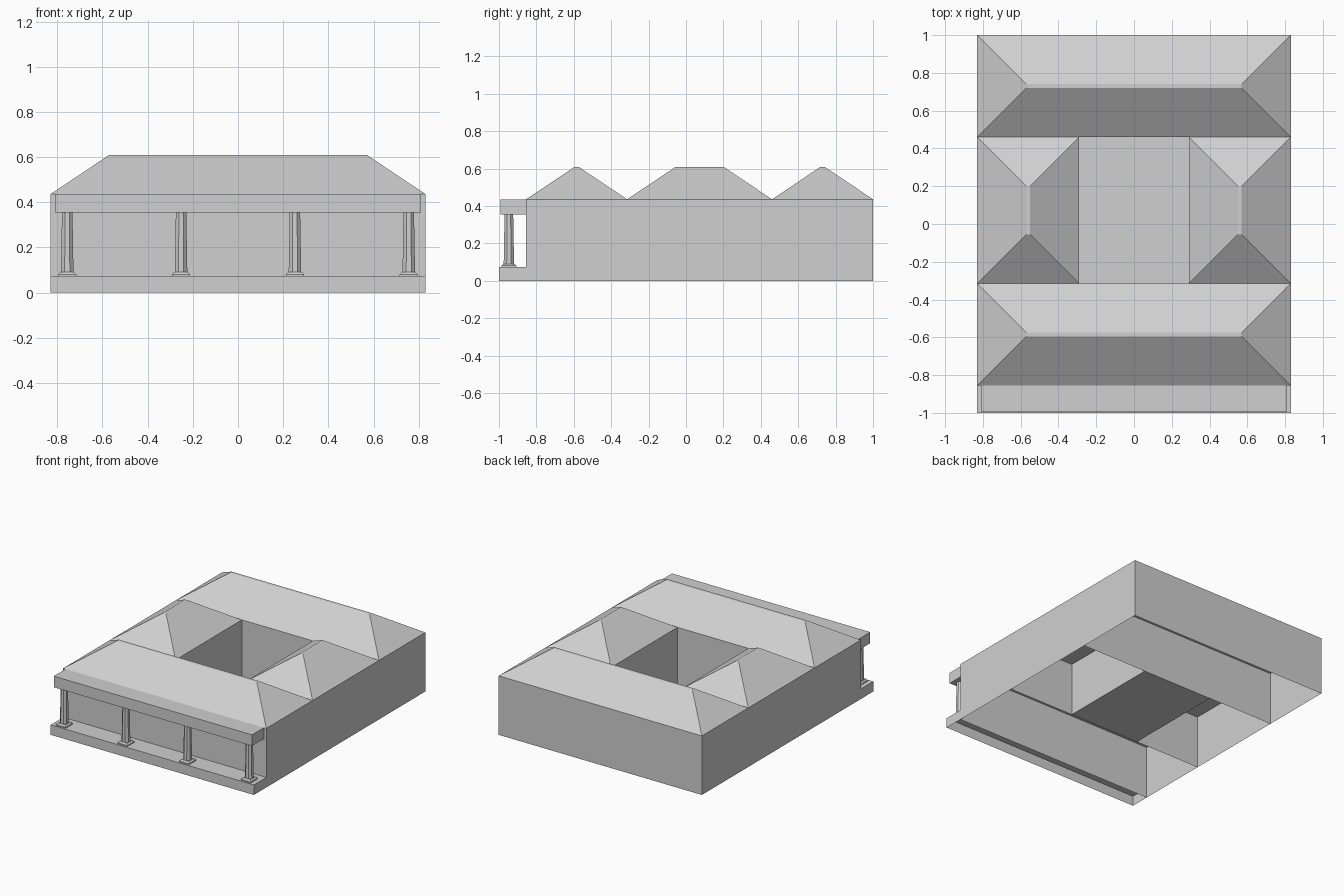
import bpy
import bmesh
from math import pi
from mathutils import Matrix

cube = bpy.data.objects.get("Cube")
if cube:
    bpy.data.objects.remove(cube, do_unlink=True)

# Single plain grey for the whole building
stone = bpy.data.materials.new("light grey stone")
stone.use_nodes = True
stone.diffuse_color = (0.63, 0.63, 0.63, 1)
stone.node_tree.nodes["Principled BSDF"].inputs["Base Color"].default_value = (0.63, 0.63, 0.63, 1)

HALF_W = 0.83       # half width of the building
INNER_X = 0.29      # courtyard half width
EAVE, RIDGE, CEILING = 0.436, 0.61, 0.395
HIP = 0.26          # run of each sloping hip
FRONT, PORCH_BACK = -1.0, -0.855
COURT_FRONT, COURT_BACK, BACK = -0.315, 0.46, 1.0


def finish(bm, name):
    mesh = bpy.data.meshes.new(name)
    bm.to_mesh(mesh)
    bm.free()
    mesh.materials.append(stone)
    obj = bpy.data.objects.new(name, mesh)
    bpy.context.collection.objects.link(obj)
    return obj


def rectangle(bm, x0, x1, y0, y1, z):
    return [bm.verts.new(p) for p in ((x0, y0, z), (x1, y0, z), (x1, y1, z), (x0, y1, z))]


def loft(bm, rings, bottom=True):
    """Stack of rectangles joined by side faces, capped on top."""
    loops = [rectangle(bm, *ring) for ring in rings]
    for low, high in zip(loops, loops[1:]):
        for i in range(4):
            j = (i + 1) % 4
            bm.faces.new((low[i], low[j], high[j], high[i]))
    bm.faces.new(loops[-1])
    if bottom:
        bm.faces.new(loops[0][::-1])


def wing(name, x0, x1, y0, y1, end_walls=True):
    """Hollow wing, open underneath, with a hipped roof and a ceiling."""
    bm = bmesh.new()
    plan = (x0, x1, y0, y1)
    loft(bm, [(*plan, 0), (*plan, EAVE),
              (x0 + HIP, x1 - HIP, y0 + HIP, y1 - HIP, RIDGE)], bottom=False)
    bm.faces.new(rectangle(bm, *plan, CEILING)[::-1])
    bm.normal_update()
    if not end_walls:
        shared = [f for f in bm.faces if abs(f.normal.y) > 0.99]
        bmesh.ops.delete(bm, geom=shared, context='FACES')
    finish(bm, name)


# Four wings around the courtyard
wing("front_wing", -HALF_W, HALF_W, PORCH_BACK, COURT_FRONT)
wing("back_wing", -HALF_W, HALF_W, COURT_BACK, BACK)
wing("left_wing", INNER_X, HALF_W, COURT_FRONT, COURT_BACK, end_walls=False)
wing("right_wing", -HALF_W, -INNER_X, COURT_FRONT, COURT_BACK, end_walls=False)

# Courtyard floor
bm = bmesh.new()
bm.faces.new(rectangle(bm, -INNER_X, INNER_X, COURT_FRONT, COURT_BACK, 0))
finish(bm, "courtyard_floor")

# Porch floor, open underneath
FLOOR = 0.074
bm = bmesh.new()
plan = (-HALF_W, HALF_W, FRONT, PORCH_BACK)
loft(bm, [(*plan, 0), (*plan, FLOOR)], bottom=False)
back = [f for f in bm.faces if all(v.co.y > PORCH_BACK - 0.01 for v in f.verts)]
bmesh.ops.delete(bm, geom=back, context='FACES')
finish(bm, "porch_floor")

# Porch roof beam
BEAM = 0.354
bm = bmesh.new()
plan = (-0.81, 0.81, -0.993, PORCH_BACK)
loft(bm, [(*plan, BEAM), (*plan, EAVE)])
finish(bm, "porch_roof")

# Porch columns: square plinth with a sloped top and an eight-sided tapered shaft
COLUMN_Y = -0.947
for number in range(4):
    x = -0.756 + number * 0.504
    bm = bmesh.new()
    rings = [(x - r, x + r, COLUMN_Y - r, COLUMN_Y + r, z)
             for r, z in ((0.04, FLOOR), (0.04, 0.081), (0.03, 0.091))]
    loft(bm, rings)
    height = BEAM - 0.09
    place = Matrix.Translation((x, COLUMN_Y, 0.09 + height / 2)) @ Matrix.Rotation(pi / 8, 4, 'Z')
    bmesh.ops.create_cone(bm, cap_ends=True, segments=8, radius1=0.03,
                          radius2=0.025, depth=height, matrix=place)
    finish(bm, f"porch_column_{number + 1}")
